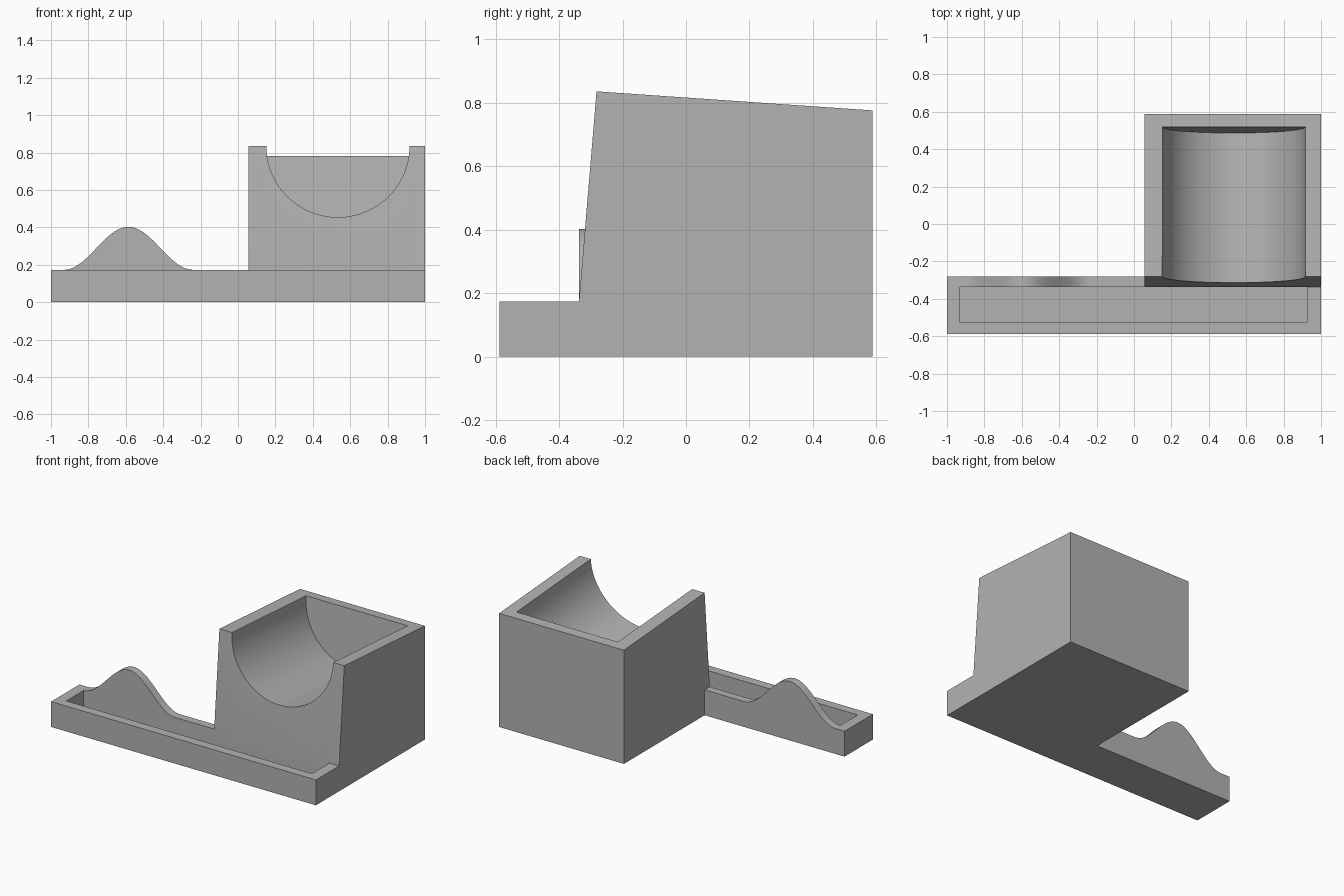
import bpy, bmesh, math
from mathutils import Matrix, Vector

cube = bpy.data.objects.get("Cube")
if cube:
    bpy.data.objects.remove(cube, do_unlink=True)

grey = bpy.data.materials.new("plain_grey")
grey.use_nodes = True
grey.diffuse_color = (0.45, 0.45, 0.45, 1)
grey.node_tree.nodes["Principled BSDF"].inputs["Base Color"].default_value = (0.45, 0.45, 0.45, 1)

FRONT, BACK = -0.588, 0.588
STEP = -0.3375           # foot of the sloped block front, back wall of the tray
RIM = 0.173              # tray height
BLOCK_X = 0.057          # right side of the block
LIP_Y, LIP_Z = -0.282, 0.836   # top front edge of the block


def finish(name, bm):
    bmesh.ops.recalc_face_normals(bm, faces=bm.faces[:])
    mesh = bpy.data.meshes.new(name)
    bm.to_mesh(mesh)
    bm.free()
    mesh.materials.append(grey)
    obj = bpy.data.objects.new(name, mesh)
    bpy.context.collection.objects.link(obj)
    return obj


def prism(name, points, direction):
    """Extrude a closed outline of 3D points along a direction."""
    bm = bmesh.new()
    face = bm.faces.new([bm.verts.new(p) for p in points])
    new = bmesh.ops.extrude_face_region(bm, geom=[face])["geom"]
    verts = [g for g in new if isinstance(g, bmesh.types.BMVert)]
    bmesh.ops.translate(bm, verts=verts, vec=direction)
    return finish(name, bm)


def box(name, x0, x1, y0, y1, z0, z1):
    outline = [(x0, y0, z0), (x1, y0, z0), (x1, y1, z0), (x0, y1, z0)]
    return prism(name, outline, (0, 0, z1 - z0))


def combine(obj, other, operation):
    """Apply a boolean and remove the helper."""
    other.hide_render = True
    mod = obj.modifiers.new(operation.lower(), "BOOLEAN")
    mod.operation, mod.solver, mod.object = operation, "EXACT", other
    bpy.context.view_layer.objects.active = obj
    bpy.ops.object.modifier_apply(modifier=mod.name)
    bpy.data.objects.remove(other, do_unlink=True)


# Block with sloped front and top, including the tray end in front of it
side = [(FRONT, 0), (BACK, 0), (BACK, 0.776), (LIP_Y, LIP_Z), (STEP, RIM), (FRONT, RIM)]
stand = prism("holder_stand", [(BLOCK_X, y, z) for y, z in side], (1 - BLOCK_X, 0, 0))

# Long tray
combine(stand, box("tray", -1, 1, FRONT, LIP_Y, 0, RIM), "UNION")

# Bell-shaped back rest rising from the tray's back wall
peak, half, rise, steps = -0.586, 0.345, 0.23, 48
bell = [(-1, 0), (-1, RIM)]
for i in range(steps + 1):
    t = 2 * i / steps - 1
    bell.append((peak + half * t, RIM + rise * (1 + math.cos(math.pi * t)) / 2))
bell += [(BLOCK_X, RIM), (BLOCK_X, 0)]
rest = prism("back_rest", [(x, STEP, z) for x, z in bell], (0, LIP_Y - STEP, 0))
combine(stand, rest, "UNION")

# Tray pocket
combine(stand, box("pocket", -0.929, 0.926, -0.5255, STEP, 0.05, 0.3), "DIFFERENCE")

# Round cradle, square to the sloped front, with a closed back end
tilt = math.atan2(LIP_Y - STEP, LIP_Z - RIM)
axis = Vector((0, math.cos(tilt), -math.sin(tilt)))
start, end = -0.3, 0.803
bm = bmesh.new()
bmesh.ops.create_cone(bm, cap_ends=True, segments=128, radius1=0.383, radius2=0.383,
                      depth=end - start,
                      matrix=Matrix.Translation(Vector((0.534, LIP_Y, LIP_Z)) + axis * (start + end) / 2)
                      @ axis.to_track_quat("Z", "X").to_matrix().to_4x4())
combine(stand, finish("cradle", bm), "DIFFERENCE")

# Smooth curves, sharp edges
bpy.ops.object.select_all(action="DESELECT")
stand.select_set(True)
bpy.context.view_layer.objects.active = stand
bpy.ops.object.shade_smooth_by_angle(angle=math.radians(20))
